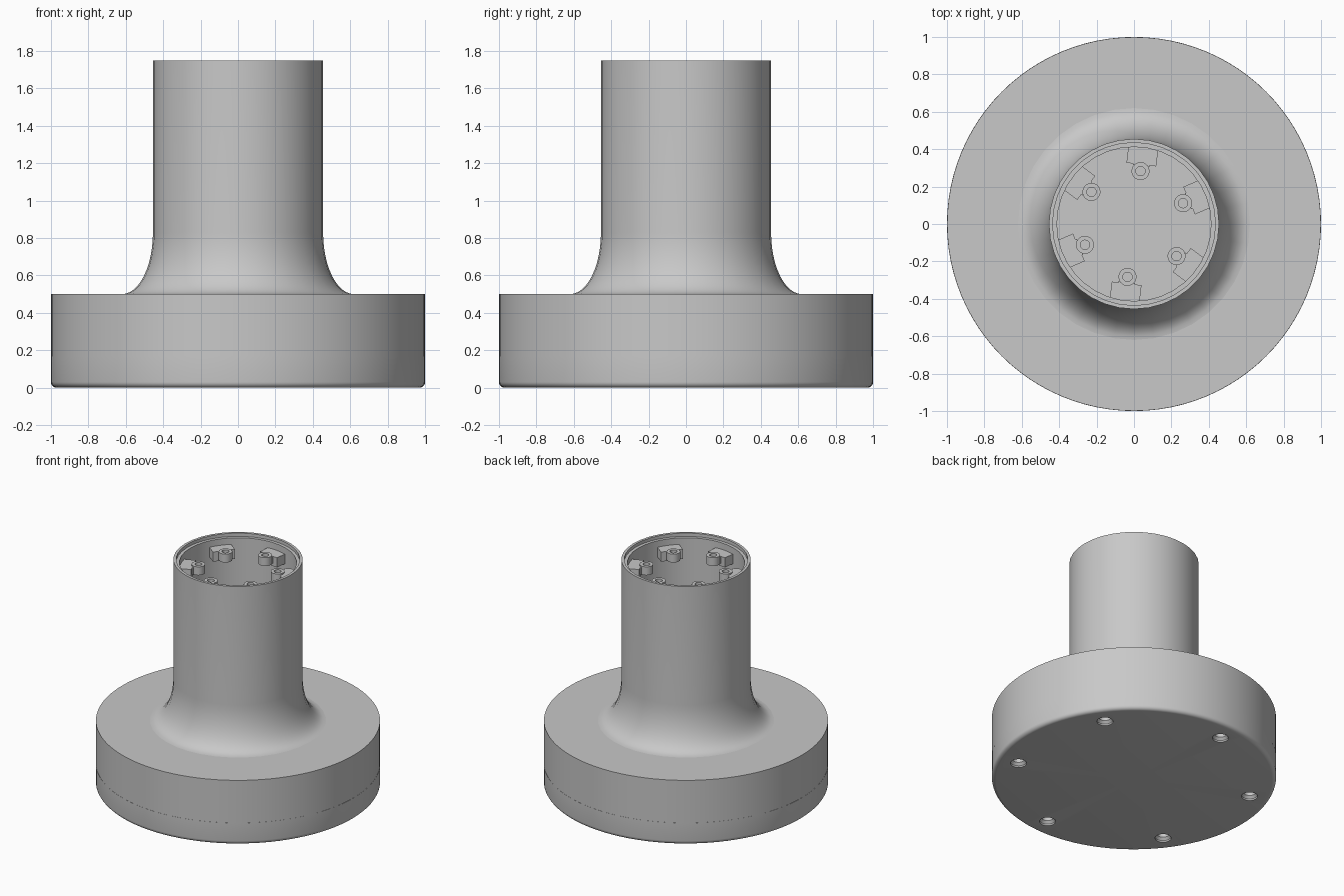
import bpy
import bmesh
from math import sin, cos, pi, radians
from mathutils import Matrix

cube = bpy.data.objects.get("Cube")
if cube:
    bpy.data.objects.remove(cube, do_unlink=True)

grey = bpy.data.materials.new("plain_grey")
grey.use_nodes = True
grey.diffuse_color = (0.58, 0.58, 0.58, 1)
grey.node_tree.nodes["Principled BSDF"].inputs["Base Color"].default_value = (0.58, 0.58, 0.58, 1)


def lathe(bm, profile, sides, offset=Matrix()):
    """Spin (radius, z) points round the z axis; zero radius closes an end."""
    rings = []
    for r, z in profile:
        if r == 0:
            rings.append([bm.verts.new(offset @ Matrix.Translation((0, 0, z)).translation)])
        else:
            angles = [2 * pi * i / sides for i in range(sides)]
            rings.append([bm.verts.new((offset @ Matrix.Translation(
                (r * cos(a), r * sin(a), z))).translation) for a in angles])
    for low, high in zip(rings, rings[1:]):
        for i in range(sides):
            j = (i + 1) % sides
            if len(low) == 1:
                bm.faces.new((low[0], high[j], high[i]))
            elif len(high) == 1:
                bm.faces.new((low[i], low[j], high[0]))
            else:
                bm.faces.new((low[i], low[j], high[j], high[i]))


def finish(name, bm, recalc=False):
    if recalc:
        bmesh.ops.recalc_face_normals(bm, faces=bm.faces[:])
    mesh = bpy.data.meshes.new(name)
    bm.to_mesh(mesh)
    bm.free()
    mesh.materials.append(grey)
    obj = bpy.data.objects.new(name, mesh)
    bpy.context.collection.objects.link(obj)
    return obj


def smooth(obj):
    bpy.ops.object.select_all(action="DESELECT")
    obj.select_set(True)
    bpy.context.view_layer.objects.active = obj
    bpy.ops.object.shade_smooth_by_angle(angle=radians(30))


# Bottom plate with a rounded lower edge
SEAM = 0.17
ROUND = 0.03
corner = [(1 - ROUND + ROUND * sin(a), ROUND - ROUND * cos(a))
          for a in (pi / 2 * i / 5 for i in range(6))]
bm = bmesh.new()
lathe(bm, [(0, 0)] + corner + [(1, SEAM), (0, SEAM)], 96)
base_plate = finish("base_plate", bm, True)

# Six countersunk screw holes in the underside
bm = bmesh.new()
for k in range(6):
    a = radians(36 + 60 * k)
    spot = Matrix.Translation((0.845 * cos(a), 0.845 * sin(a), 0))
    lathe(bm, [(0, -0.02), (0.057, -0.02), (0.057, 0.012), (0.04, 0.03),
               (0.04, 0.12), (0, 0.12)], 24, spot)
cutter = finish("screw_hole_cutter", bm, True)
cutter.hide_render = True
cut = base_plate.modifiers.new("screw_holes", "BOOLEAN")
cut.operation = "DIFFERENCE"
cut.solver = "EXACT"
cut.object = cutter
bpy.context.view_layer.objects.active = base_plate
bpy.ops.object.modifier_apply(modifier=cut.name)
bpy.data.objects.remove(cutter, do_unlink=True)
smooth(base_plate)

# Flange wall and its flat top
bm = bmesh.new()
lathe(bm, [(0.999, SEAM), (0.999, 0.5), (0.56, 0.5)], 96)
smooth(finish("flange", bm))

# Hollow tube: flared foot, outer wall, stepped rim, bore and floor
TOP, WALL, FOOT, FLARE_TOP = 1.75, 0.455, 0.62, 0.83
flare = [(FOOT - (FOOT - WALL) * sin(a), FLARE_TOP - (FLARE_TOP - 0.5) * cos(a))
         for a in (pi / 2 * i / 12 for i in range(13))]
rim = [(WALL, TOP), (0.435, TOP), (0.435, TOP - 0.025), (0.412, TOP - 0.025)]
bm = bmesh.new()
lathe(bm, flare + rim + [(0.412, 0.2), (0, 0.2)], 36)
smooth(finish("tube", bm))

# Six mounting lugs inside the mouth, each a block, a neck and a screw boss
LUG_TOP, LUG_R = 1.675, 0.285
for k in range(6):
    turn = Matrix.Rotation(radians(23 + 60 * k), 4, "Z")
    bm = bmesh.new()
    for inner, width, low in ((0.32, 0.16, 1.6), (LUG_R + 0.028, 0.09, 1.62)):
        size = Matrix.Diagonal((0.42 - inner, width, LUG_TOP - low, 1))
        place = Matrix.Translation(((0.42 + inner) / 2, 0, (LUG_TOP + low) / 2))
        bmesh.ops.create_cube(bm, size=1, matrix=turn @ place @ size)
    spot = turn @ Matrix.Translation((LUG_R, 0, 0))
    lathe(bm, [(0, 1.62), (0.048, 1.62), (0.048, 1.685), (0.025, 1.685),
               (0.025, 1.64), (0, 1.64)], 24, spot)
    smooth(finish(f"mounting_lug_{k + 1}", bm, True))
